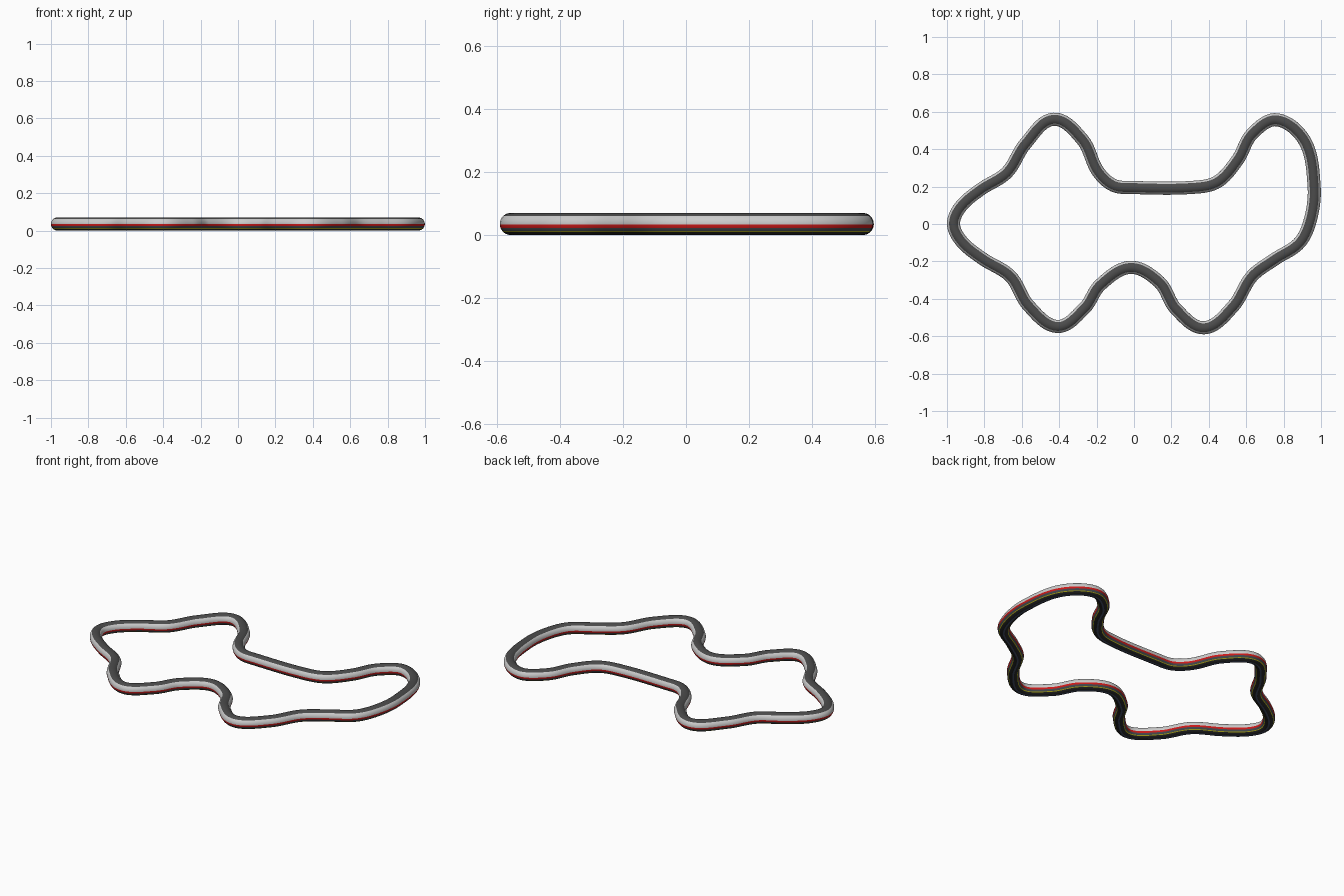
import bpy, bmesh, math
from mathutils import Vector
from mathutils.geometry import interpolate_bezier

if "Cube" in bpy.data.objects:
    bpy.data.objects.remove(bpy.data.objects["Cube"])

R, STEPS = 0.035, 10

# Centre line of the loop, clockwise seen from above
PATH = [(-.965, 0), (-.925, .095), (-.82, .185), (-.68, .275), (-.58, .43), (-.43, .56),
        (-.275, .45), (-.195, .285), (-.11, .207), (0, .195), (.3, .195), (.445, .225),
        (.555, .345), (.63, .48), (.765, .557), (.915, .44), (.963, .2), (.945, .03),
        (.885, -.1), (.75, -.19), (.63, -.28), (.53, -.44), (.375, -.555), (.225, -.455),
        (.135, -.31), (-.02, -.232), (-.18, -.325), (-.265, -.45), (-.41, -.548),
        (-.565, -.435), (-.66, -.28), (-.81, -.185), (-.92, -.095)]

# Stripes: (name, colour, end angle from the top in degrees), mirrored left and right
STRIPES = [("top_dark", (.07, .07, .07), 42), ("side_grey", (.6, .6, .6), 92),
           ("red", (.6, .01, .01), 110), ("slate", (.06, .07, .08), 130),
           ("yellow", (.45, .42, .01), 138), ("black", (.02, .02, .02), 172),
           ("blue_grey", (.06, .08, .14), 180)]


def smooth_path():
    """Closed smooth curve through the path points."""
    pts = [Vector((x, y, R)) for x, y in PATH]
    n, out = len(pts), []
    for i in range(n):
        a, b, c, d = (pts[(i + k) % n] for k in (-1, 0, 1, 2))
        length = (c - b).length / 3
        h1 = b + (c - a).normalized() * length
        h2 = c - (d - b).normalized() * length
        out += interpolate_bezier(b, h1, h2, c, STEPS + 1)[:-1]
    return out


# Round cross-section split at the stripe borders
half, start = [], 0
for i, (_, _, end) in enumerate(STRIPES):
    cuts = max(1, round((end - start) / 11))
    half += [(start + (end - start) * k / cuts, i) for k in range(cuts)]
    start = end
angles = [a for a, _ in half] + [180] + [360 - a for a, _ in reversed(half[1:])]
mats = [m for _, m in half] + [m for _, m in reversed(half)]

# Sweep the striped section around the loop
bm = bmesh.new()
line = smooth_path()
n, m = len(line), len(angles)
rings = []
for i, p in enumerate(line):
    t = (line[(i + 1) % n] - line[i - 1]).normalized()
    side = Vector((-t.y, t.x, 0))
    rings.append([bm.verts.new(p + side * R * math.sin(math.radians(a))
                               + Vector((0, 0, R * math.cos(math.radians(a))))) for a in angles])
for i in range(n):
    a, b = rings[i], rings[(i + 1) % n]
    for j in range(m):
        k = (j + 1) % m
        f = bm.faces.new((a[j], b[j], b[k], a[k]))
        f.material_index = mats[j]
        f.smooth = True
bmesh.ops.recalc_face_normals(bm, faces=bm.faces)

mesh = bpy.data.meshes.new("striped_loop")
bm.to_mesh(mesh)
bm.free()
for name, col, _ in STRIPES:
    mat = bpy.data.materials.new(name)
    mat.diffuse_color = (*col, 1)
    mat.use_nodes = True
    mat.node_tree.nodes["Principled BSDF"].inputs["Base Color"].default_value = mat.diffuse_color
    mesh.materials.append(mat)
bpy.context.collection.objects.link(bpy.data.objects.new("striped_loop", mesh))
